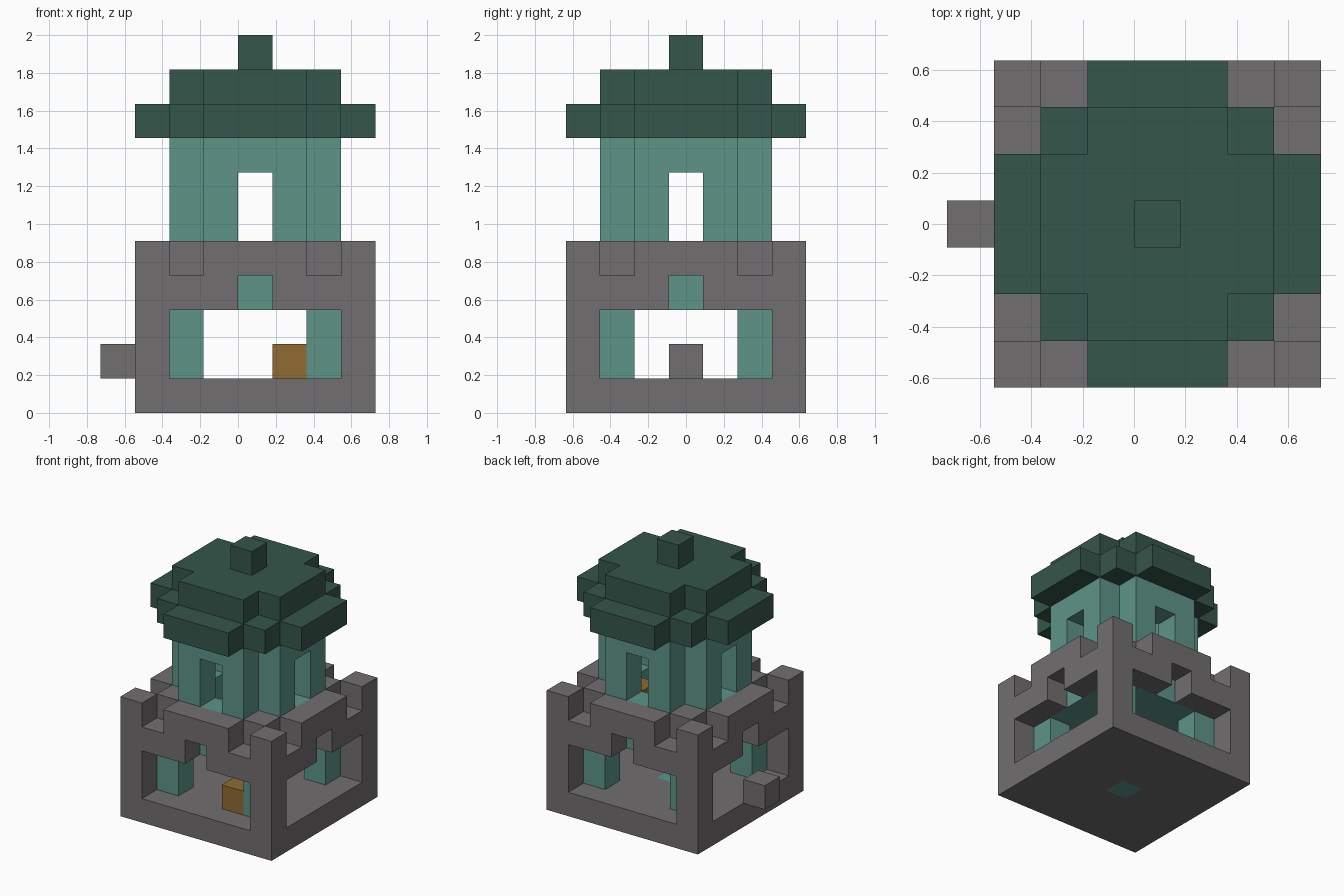
import bpy
import bmesh
from mathutils import Vector

cube = bpy.data.objects.get("Cube")
if cube:
    bpy.data.objects.remove(cube, do_unlink=True)

U = 2 / 11                                 # edge of one block
ORIGIN = Vector((-3 * U, -3.5 * U, 0))     # corner of the 7 x 7 base


def material(name, rgb):
    mat = bpy.data.materials.new(name)
    mat.use_nodes = True
    mat.diffuse_color = (*rgb, 1)
    mat.node_tree.nodes["Principled BSDF"].inputs["Base Color"].default_value = (*rgb, 1)
    return mat


stone = material("grey stone", (0.165, 0.156, 0.162))
teal = material("teal plaster", (0.109, 0.296, 0.243))
green = material("dark green roof", (0.036, 0.093, 0.069))
orange = material("orange wood", (0.283, 0.147, 0.033))


def box(i, j, k):
    """Set of blocks inside three half-open ranges."""
    return {(x, y, z) for x in range(*i) for y in range(*j) for z in range(*k)}


def four(cells):
    """Mirror blocks to all four corners of the base."""
    return {(x, y, z) for a, b, z in cells for x in (a, 6 - a) for y in (b, 6 - b)}


def turned(cells):
    """Repeat blocks on all four sides of the base."""
    return four(cells) | four({(b, a, z) for a, b, z in cells})


parts = {}

# Floor with a coloured centre block
centre = box((3, 4), (3, 4), (0, 1))
parts["floor"] = (box((0, 7), (0, 7), (0, 1)) - centre, stone)
parts["floor_centre"] = (centre, teal)

# Outer walls with wide openings and a small notch over each
ring = box((0, 7), (0, 7), (1, 4)) - box((1, 6), (1, 6), (1, 4))
openings = turned(box((1, 6), (0, 1), (1, 3)) | box((3, 4), (0, 1), (3, 4)))
parts["outer_walls"] = (ring - openings, stone)

# Battlements: corner posts, middle merlons and inner corner blocks
parts["battlements"] = (turned({(0, 0, 4), (1, 1, 4)} | box((2, 5), (0, 1), (4, 5))), stone)

# Side step, front chest and inner legs
parts["side_step"] = ({(-1, 3, 1)}, stone)
parts["front_chest"] = ({(4, 1, 1)}, orange)
parts["tower_legs"] = (four(box((1, 2), (1, 2), (1, 3))), teal)

# Tower: floor slab, then walls with notched corners and four windows
parts["tower_floor"] = (box((1, 6), (1, 6), (3, 4)), teal)
walls = turned(box((2, 5), (1, 2), (4, 8)))
parts["tower_walls"] = (walls - turned(box((3, 4), (1, 2), (5, 7))), teal)
parts["tower_chest"] = ({(4, 4, 4)}, orange)

# Stepped roof and finial
eaves = box((0, 7), (2, 5), (8, 9)) | box((2, 5), (0, 7), (8, 9)) | box((1, 6), (1, 6), (8, 9))
parts["roof_eaves"] = (eaves, green)
parts["roof_cap"] = (box((1, 6), (1, 6), (9, 10)) - four({(1, 1, 9)}), green)
parts["roof_finial"] = ({(3, 3, 10)}, green)

solid = set().union(*(cells for cells, mat in parts.values()))


def build(name, cells, mat):
    """Make one object from the exposed sides of its blocks."""
    bm = bmesh.new()
    for cell in sorted(cells):
        middle = Vector(cell) + Vector((0.5, 0.5, 0.5))
        for axis in range(3):
            for sign in (-1, 1):
                n = Vector((0, 0, 0))
                n[axis] = sign
                if tuple(int(c + d) for c, d in zip(cell, n)) in solid:
                    continue
                u = Vector((0, 0, 0))
                u[(axis + 1) % 3] = 1
                v = n.cross(u)
                corners = (-u - v, u - v, u + v, v - u)
                bm.faces.new([bm.verts.new(ORIGIN + U * (middle + (n + c) / 2)) for c in corners])
    bmesh.ops.remove_doubles(bm, verts=bm.verts, dist=U / 100)
    mesh = bpy.data.meshes.new(name)
    bm.to_mesh(mesh)
    bm.free()
    mesh.materials.append(mat)
    bpy.context.collection.objects.link(bpy.data.objects.new(name, mesh))


for name, (cells, mat) in parts.items():
    build(name, cells, mat)
